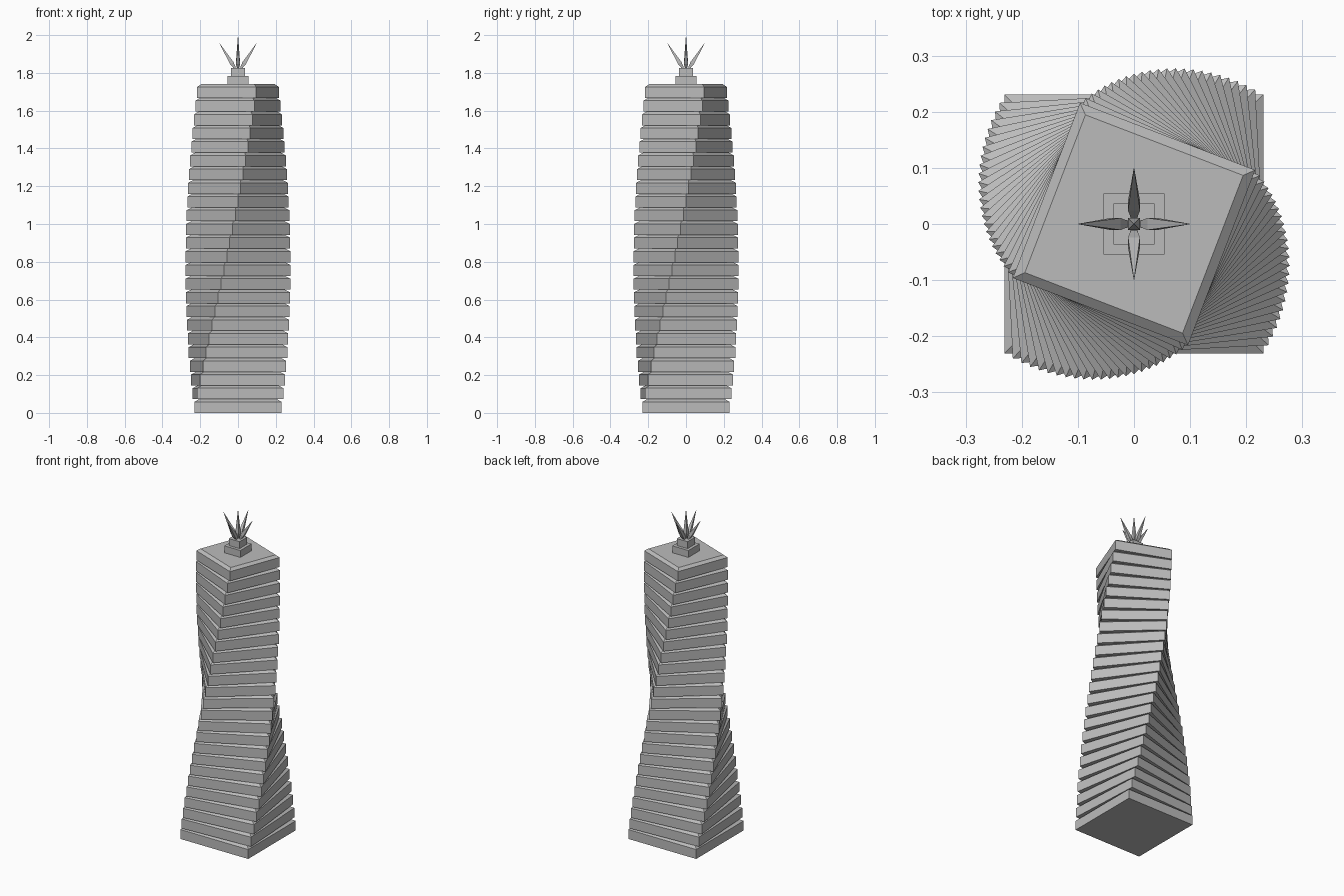
import bpy
from math import radians, sin, cos
from mathutils import Matrix, Vector

cube = bpy.data.objects.get("Cube")
if cube:
    bpy.data.objects.remove(cube, do_unlink=True)

FLOORS = 24
PITCH = 0.0725
BASE_HALF = 0.231

grey = bpy.data.materials.new("concrete_grey")
grey.use_nodes = True
colour = (0.5, 0.5, 0.5, 1)
grey.diffuse_color = colour
grey.node_tree.nodes["Principled BSDF"].inputs["Base Color"].default_value = colour


def square_loft(name, sections, matrix=Matrix()):
    """Stack square sections (half width, height) and skin them, flat shaded."""
    verts, faces = [], []
    for half, z in sections:
        for sx, sy in ((-1, -1), (1, -1), (1, 1), (-1, 1)):
            verts.append(matrix @ Vector((sx * half, sy * half, z)))
    for s in range(len(sections) - 1):
        for i in range(4):
            j = (i + 1) % 4
            a = s * 4
            faces.append((a + i, a + j, a + 4 + j, a + 4 + i))
    top = len(verts) - 4
    faces += [(3, 2, 1, 0), tuple(range(top, top + 4))]
    mesh = bpy.data.meshes.new(name)
    mesh.from_pydata(verts, [], faces)
    mesh.materials.append(grey)
    obj = bpy.data.objects.new(name, mesh)
    bpy.context.collection.objects.link(obj)
    return obj


# Twisting, tapering floors, each with a sloped cap
for i in range(FLOORS):
    half = BASE_HALF * (1 - 0.012 * i)
    place = Matrix.Translation((0, 0, i * PITCH)) @ Matrix.Rotation(radians(3 * i), 4, "Z")
    square_loft(f"floor_{i + 1}",
                [(half, 0), (half, PITCH * 0.8), (half * 0.9, PITCH)], place)

# Stepped roof blocks
roof = FLOORS * PITCH
square_loft("roof_block_lower", [(0.0545, roof), (0.0545, roof + 0.0425)])
square_loft("roof_block_upper", [(0.0365, roof + 0.0425), (0.0365, roof + 0.085)])


# Crown of spikes: one upright, four leaning outward
def spike(name, length, matrix):
    square_loft(name, [(0.0055, 0), (0.0107, length * 0.2), (0.0003, length)], matrix)


crown = roof + 0.085
spike("spike_centre", 2 - crown, Matrix.Translation((0, 0, crown)))
lean = radians(32)
for k, side in enumerate(("left", "back", "right", "front")):
    place = (Matrix.Rotation(radians(90 * k), 4, "Z")
             @ Matrix.Translation((0.016, 0, crown))
             @ Matrix.Rotation(lean, 4, "Y"))
    spike(f"spike_{side}", 0.158, place)
